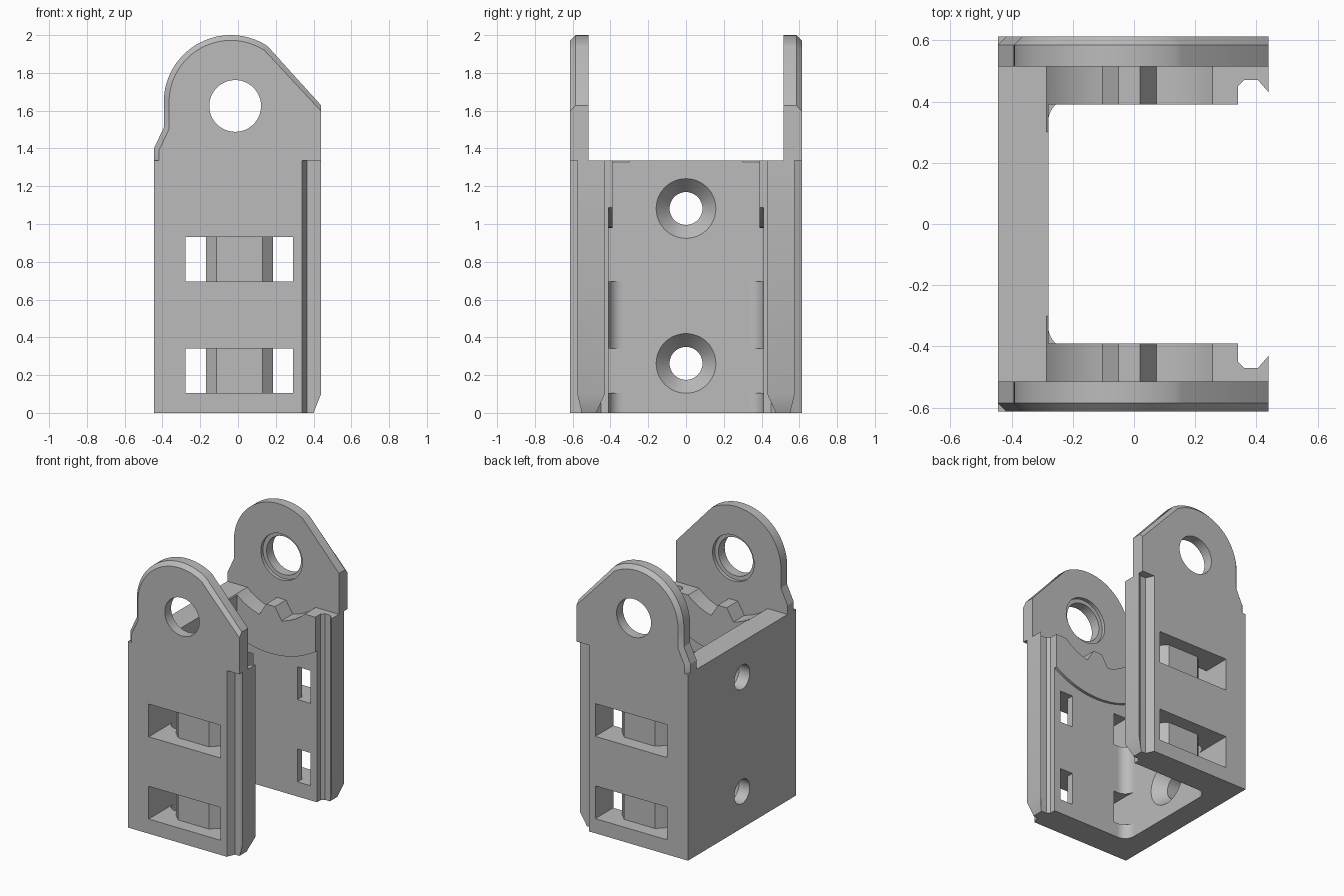
import bpy, bmesh, math

old = bpy.data.objects.get("Cube")
if old:
    bpy.data.objects.remove(old)

grey = bpy.data.materials.new("plain_grey")
grey.use_nodes = True
colour = (0.5, 0.5, 0.5, 1)
grey.diffuse_color = colour
grey.node_tree.nodes["Principled BSDF"].inputs["Base Color"].default_value = colour

TOP = 1.335            # height of the channel
HOLE = (-0.015, 1.625)  # pivot centre in x, z
OUT, STEP, IN, LIP = 0.613, 0.515, 0.41, 0.39   # wall layers in y


def loft(name, rings):
    """Closed solid through matching rings of points."""
    bm = bmesh.new()
    rows = [[bm.verts.new(p) for p in r] for r in rings]
    n = len(rows[0])
    for a, b in zip(rows, rows[1:]):
        for i in range(n):
            j = (i + 1) % n
            bm.faces.new((a[i], a[j], b[j], b[i]))
    bm.faces.new(rows[0])
    bm.faces.new(rows[-1])
    bmesh.ops.recalc_face_normals(bm, faces=bm.faces)
    mesh = bpy.data.meshes.new(name)
    bm.to_mesh(mesh)
    bm.free()
    mesh.materials.append(grey)
    ob = bpy.data.objects.new(name, mesh)
    bpy.context.collection.objects.link(ob)
    return ob


def flat_prism(name, pts, z0, z1):
    return loft(name, [[(x, y, z) for x, y in pts] for z in (z0, z1)])


def wall_prism(name, pts, y0, y1):
    return loft(name, [[(x, y, z) for x, z in pts] for y in (y0, y1)])


def arc(cx, cz, r, a0, a1, n=32):
    return [(cx + r * math.cos(math.radians(a0 + (a1 - a0) * i / n)),
             cz + r * math.sin(math.radians(a0 + (a1 - a0) * i / n))) for i in range(n + 1)]


def ring(r, n=48):
    return arc(0, 0, r, 0, 360 - 360 / n, n - 1)


def cut(target, cutter):
    cutter.hide_render = True
    mod = target.modifiers.new("cut", 'BOOLEAN')
    mod.operation, mod.solver, mod.object = 'DIFFERENCE', 'EXACT', cutter
    bpy.context.view_layer.objects.active = target
    bpy.ops.object.modifier_apply(modifier=mod.name)


def remove(ob):
    bpy.data.objects.remove(ob)


# U-shaped channel with grooved rails on its open ends
half = [(-0.28, IN), (0.34, IN), (0.34, 0.45), (0.36, 0.47), (0.405, 0.47), (0.44, 0.43),
        (0.44, 0.575), (0.405, 0.555), (0.365, 0.555), (0.34, OUT), (-0.445, OUT)]
body = flat_prism("channel_body", half + [(x, -y) for x, y in reversed(half)], 0, TOP)
parts = [body]

# Tapered lower ends of the rails
wedge = wall_prism("rail_taper_cutter", [(0.36, -0.1), (0.48, 0.2), (0.6, 0.2), (0.6, -0.1)], -1, 1)
cut(body, wedge)
remove(wedge)

# Countersunk screw holes in the back plate
for z in (0.262, 1.082):
    rings = [[(x, a, z + b) for a, b in ring(r)]
             for x, r in ((-0.5, 0.087), (-0.36, 0.087), (-0.28, 0.158), (-0.25, 0.158))]
    screw = loft("screw_hole_cutter", rings)
    cut(body, screw)
    remove(screw)


def ear_outline(o):
    """Ear outline with its free edge pulled in by o."""
    return ([(0.44, TOP), (0.44, 1.628 - 1.1 * o)] + arc(-0.038, 1.645, 0.355 - o, 57, 180)
            + [(-0.393 + o, 1.51 - o * 0.25), (-0.445 + o, 1.40 - o * 0.25), (-0.445 + o, TOP)])


for s, side in ((1, "back"), (-1, "front")):
    # Strap slots passing behind a bevelled bridge
    slot = [(-0.279, 0.7), (-0.279, 0.33), (-0.17, 0.33), (-0.17, 0.46), (-0.115, STEP),
            (0.13, STEP), (0.185, 0.46), (0.185, 0.33), (0.29, 0.33), (0.29, 0.7)]
    for z0, z1 in ((0.105, 0.34), (0.695, 0.93)):
        cutter = flat_prism("slot_cutter", [(x, s * y) for x, y in slot], z0, z1)
        cut(body, cutter)
        remove(cutter)

    # Inner lip above a wide arc
    bow = [(x, z) for x, z in arc(*HOLE, 0.645, 245.74, 303.4)]
    lip = wall_prism(side + "_wall_lip", bow + [(0.34, TOP), (-0.28, TOP)], s * LIP, s * IN)

    # Round dip with a single tooth, cut into the inner layer
    x0 = HOLE[0]
    dip = (arc(*HOLE, 0.397, 180, 257.2) + [(x0 - 0.035, 1.325), (x0 + 0.035, 1.325)]
           + arc(*HOLE, 0.397, 282.8, 360))
    cutter = wall_prism("dip_cutter", dip, s * 0.3, s * STEP)
    cut(body, cutter)
    cut(lip, cutter)
    remove(cutter)

    # Ear with chamfered outer edge
    ear = loft(side + "_ear", [[(x, s * y, z) for x, z in ear_outline(o)]
                               for y, o in ((STEP, 0), (0.585, 0), (OUT, 0.028))])
    rings = [[(x0 + a, s * y, HOLE[1] + b) for a, b in ring(r)]
             for y, r in ((0.45, 0.165), (0.54, 0.165), (0.541, 0.137), (0.7, 0.137))]
    pivot = loft("pivot_hole_cutter", rings)
    cut(ear, pivot)
    remove(pivot)
    parts += [lip, ear]

    # Rounded inner corners between the slots
    for i, (z0, z1) in enumerate(((0, 0.105), (0.34, 0.695))):
        pts = [(-0.28, IN)] + arc(-0.205, IN - 0.075, 0.075, 180, 90, 10)
        parts.append(flat_prism(f"{side}_corner_fillet_{i + 1}", [(x, s * y) for x, y in pts], z0, z1))

# Smooth curves, sharp edges
bpy.ops.object.select_all(action='DESELECT')
for ob in parts:
    ob.select_set(True)
bpy.context.view_layer.objects.active = body
bpy.ops.object.shade_smooth_by_angle(angle=math.radians(25))
